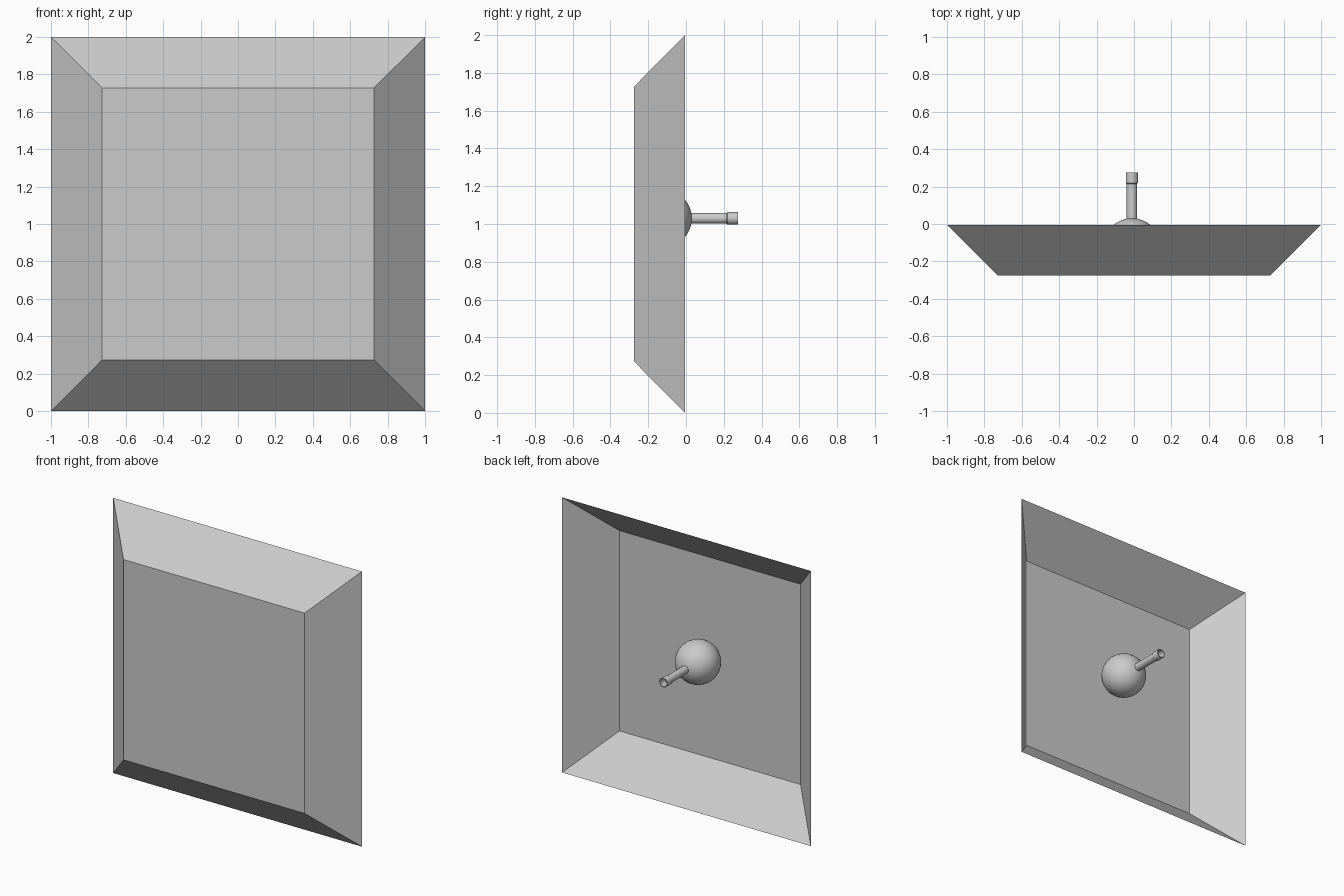
import bpy, bmesh
from math import pi, radians, cos, sin

if "Cube" in bpy.data.objects:
    bpy.data.objects.remove(bpy.data.objects["Cube"])

CX, CZ = -0.011, 1.03  # shared axis of ball and stem


def finish(bm, name, smooth=False):
    bmesh.ops.recalc_face_normals(bm, faces=bm.faces)
    me = bpy.data.meshes.new(name)
    bm.to_mesh(me)
    bm.free()
    ob = bpy.data.objects.new(name, me)
    bpy.context.collection.objects.link(ob)
    if smooth:
        bpy.context.view_layer.objects.active = ob
        ob.select_set(True)
        bpy.ops.object.shade_smooth_by_angle(angle=radians(40))
        ob.select_set(False)
    return ob


def square(bm, half, y):
    return [bm.verts.new((sx * half, y, 1 + sz * half))
            for sx, sz in ((-1, -1), (1, -1), (1, 1), (-1, 1))]


def lathe(name, profile, sides):
    # revolve (radius, y) pairs around the y-directed axis
    bm = bmesh.new()
    rings = [[bm.verts.new((CX + r * cos(2 * pi * i / sides), y,
                            CZ + r * sin(2 * pi * i / sides)))
              for i in range(sides)] for r, y in profile]
    for a, b in zip(rings, rings[1:]):
        for i in range(sides):
            j = (i + 1) % sides
            bm.faces.new((a[i], a[j], b[j], b[i]))
    return finish(bm, name, True)


# thin square tray with 45 degree walls, open at the back
bm = bmesh.new()
floor = square(bm, 0.728, -0.275)
rim = square(bm, 1.0, -0.005)
bm.faces.new(floor)
for i in range(4):
    j = (i + 1) % 4
    bm.faces.new((floor[i], floor[j], rim[j], rim[i]))
finish(bm, "reflector_tray")

# ball resting on the tray floor
bpy.ops.mesh.primitive_uv_sphere_add(segments=32, ring_count=16, radius=0.153,
                                     location=(CX, -0.122, CZ),
                                     rotation=(pi / 2, 0, 0))
bpy.context.object.name = "ball"
bpy.ops.object.shade_smooth_by_angle(angle=radians(40))

# stem with an open, slightly wider collar at its tip
lathe("stem", [(0.028, -0.02), (0.028, 0.215), (0.033, 0.22), (0.033, 0.275),
               (0.027, 0.275), (0.027, 0.22), (0.001, 0.22)], 24)
